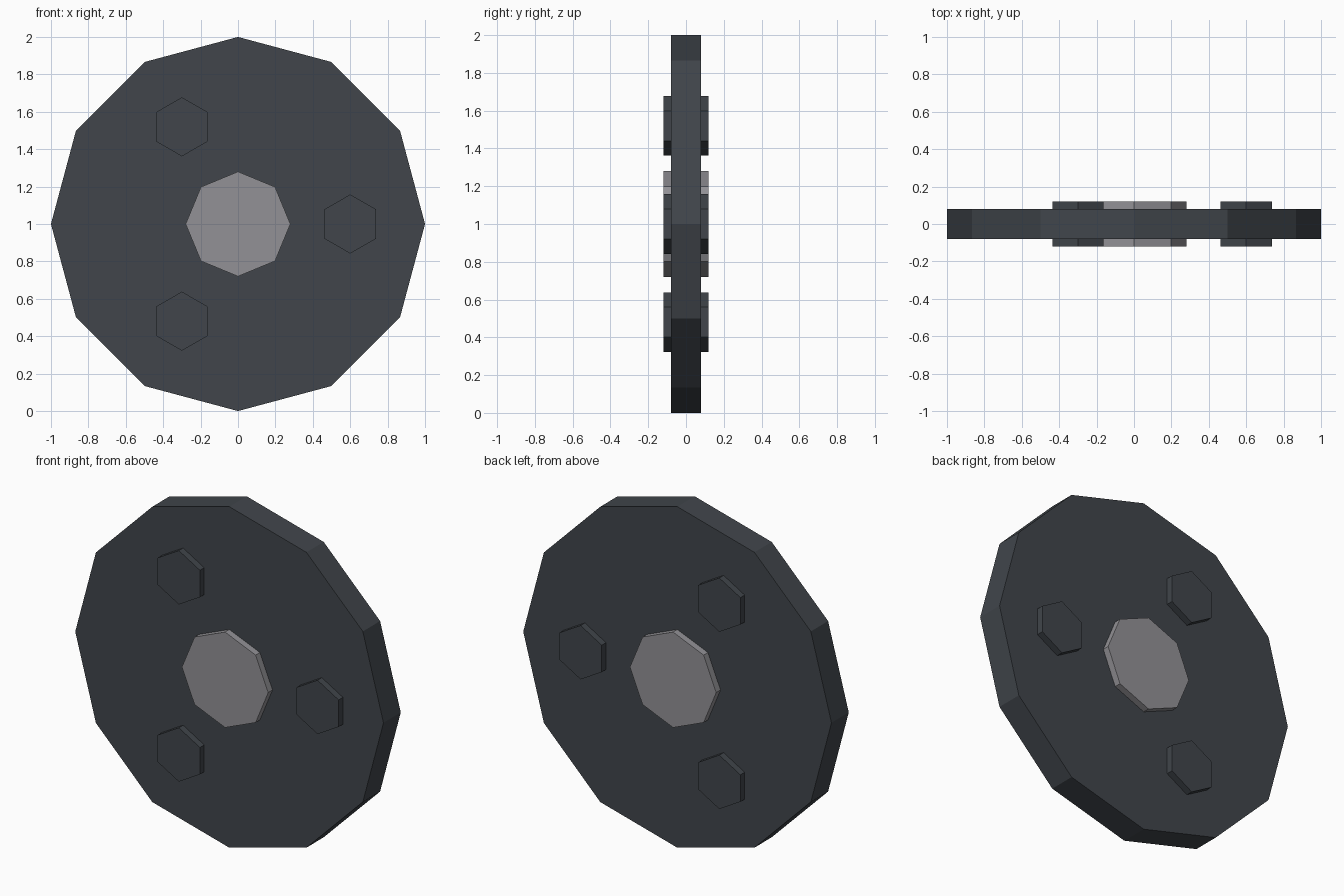
import bpy
from math import cos, sin, pi, tau

cube = bpy.data.objects.get("Cube")
if cube:
    bpy.data.objects.remove(cube, do_unlink=True)


def make_material(name, rgb):
    mat = bpy.data.materials.new(name)
    mat.use_nodes = True
    color = (*rgb, 1.0)
    mat.diffuse_color = color
    mat.node_tree.nodes["Principled BSDF"].inputs["Base Color"].default_value = color
    return mat


def prism(name, sides, radius, y0, y1, x, z, mat):
    """Flat-sided disc along y with one corner pointing straight up."""
    ring = [(x + radius * sin(tau * i / sides), z + radius * cos(tau * i / sides))
            for i in range(sides)]
    verts = [(px, y, pz) for y in (y0, y1) for px, pz in ring]
    faces = [[(i + 1) % sides, i, i + sides, (i + 1) % sides + sides] for i in range(sides)]
    faces += [list(reversed(range(sides))), list(range(sides, 2 * sides))]
    # Caps and sides all wind outward
    faces = [list(reversed(f)) for f in faces]
    mesh = bpy.data.meshes.new(name)
    mesh.from_pydata(verts, [], faces)
    import bmesh
    bm = bmesh.new()
    bm.from_mesh(mesh)
    bmesh.ops.recalc_face_normals(bm, faces=bm.faces)
    bm.to_mesh(mesh)
    bm.free()
    mesh.materials.append(mat)
    obj = bpy.data.objects.new(name, mesh)
    bpy.context.collection.objects.link(obj)
    return obj


dark = make_material("dark slate", (0.052, 0.060, 0.070))
grey = make_material("light grey", (0.29, 0.285, 0.305))

# Main wheel disc
prism("wheel_disc", 12, 1.0, -0.08, 0.08, 0, 1, dark)

# Centre hub, standing proud on both sides
prism("hub", 8, 0.28, -0.12, 0.12, 0, 1, grey)

# Three hexagonal bolts through the disc
for n in range(3):
    a = tau * n / 3
    prism(f"bolt_{n + 1}", 6, 0.158, -0.12, 0.12, 0.6 * cos(a), 1 + 0.6 * sin(a), dark)
